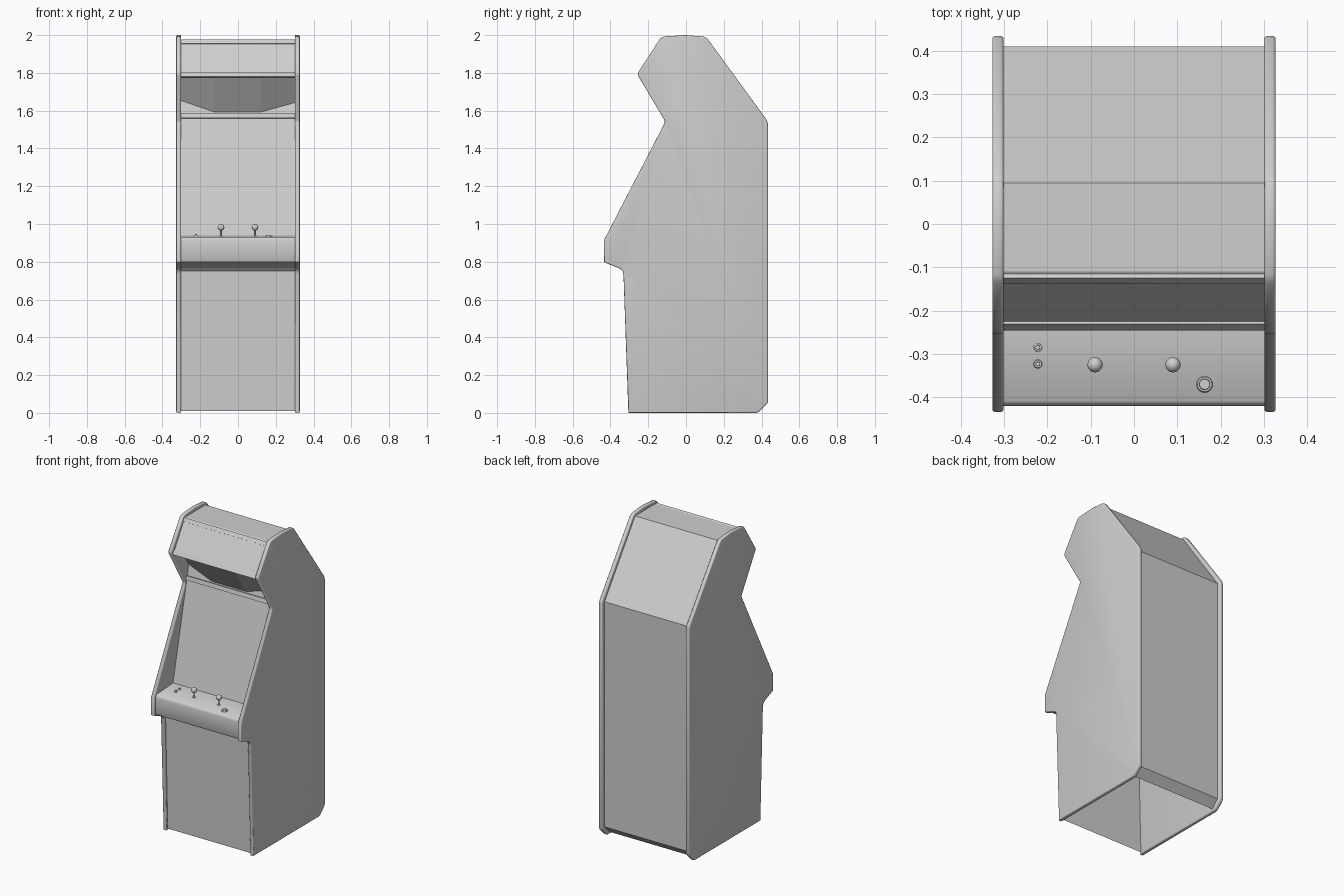
import bpy, bmesh, math
from mathutils import Vector

if "Cube" in bpy.data.objects:
    bpy.data.objects.remove(bpy.data.objects["Cube"])

grey = bpy.data.materials.new("light_grey")
grey.diffuse_color = (0.62, 0.62, 0.62, 1)
grey.use_nodes = True
grey.node_tree.nodes["Principled BSDF"].inputs["Base Color"].default_value = grey.diffuse_color
W = 0.302  # half width of the inner body


def finish(name, bm, smooth=None):
    me = bpy.data.meshes.new(name)
    bm.to_mesh(me)
    bm.free()
    ob = bpy.data.objects.new(name, me)
    bpy.context.collection.objects.link(ob)
    me.materials.append(grey)
    if smooth:
        bpy.ops.object.select_all(action='DESELECT')
        bpy.context.view_layer.objects.active = ob
        ob.select_set(True)
        bpy.ops.object.shade_smooth_by_angle(angle=math.radians(smooth))
    return ob


def sheet(name, pts, smooth=None):
    """Open strip: a (y, z) path swept across the cabinet width."""
    bm = bmesh.new()
    rows = [(bm.verts.new((-W, y, z)), bm.verts.new((W, y, z))) for y, z in pts]
    for (a, b), (c, d) in zip(rows, rows[1:]):
        bm.faces.new((a, b, d, c))
    return finish(name, bm, smooth)


def slab(name, pts, x0, x1, bevel=0):
    """Solid: a closed (y, z) outline extruded from x0 to x1."""
    bm = bmesh.new()
    f = bm.faces.new([bm.verts.new((x0, y, z)) for y, z in pts])
    ext = bmesh.ops.extrude_face_region(bm, geom=[f])
    vs = [v for v in ext["geom"] if isinstance(v, bmesh.types.BMVert)]
    bmesh.ops.translate(bm, verts=vs, vec=(x1 - x0, 0, 0))
    bmesh.ops.recalc_face_normals(bm, faces=bm.faces)
    if bevel:
        rim = [e for e in bm.edges if abs(e.verts[0].co.x - e.verts[1].co.x) < 1e-5]
        bmesh.ops.bevel(bm, geom=rim, offset=bevel, segments=3, profile=0.5,
                        affect='EDGES', clamp_overlap=True)
    return finish(name, bm, 40)


def strip(name, a, b, t=0.012):
    """Thin bar across the cabinet, running from a to b in (y, z)."""
    a, b = Vector(a), Vector(b)
    d = (b - a).normalized()
    n = Vector((-d.y, d.x)) * t / 2
    return slab(name, [a + n, b + n, b - n, a - n], -W, W, 0.002)


def cone(name, loc, r1, r2, h, seg=16):
    bm = bmesh.new()
    bmesh.ops.create_cone(bm, cap_ends=True, segments=seg, radius1=r1, radius2=r2, depth=h)
    bmesh.ops.translate(bm, verts=bm.verts, vec=(loc[0], loc[1], loc[2] + h / 2))
    return finish(name, bm, 35)


def ball(name, loc, r):
    bm = bmesh.new()
    bmesh.ops.create_uvsphere(bm, u_segments=20, v_segments=12, radius=r)
    bmesh.ops.translate(bm, verts=bm.verts, vec=loc)
    return finish(name, bm, 60)


# side panels with rounded edge moulding
side = [(-0.305, 0), (0.372, 0), (0.385, 0.005), (0.43, 0.05), (0.434, 0.062),
        (0.434, 1.53), (0.428, 1.55), (0.115, 1.98), (0.095, 1.992), (0, 2.0),
        (-0.115, 1.993), (-0.137, 1.982), (-0.254, 1.802), (-0.254, 1.785),
        (-0.113, 1.548), (-0.113, 1.535), (-0.434, 0.915), (-0.434, 0.798),
        (-0.35, 0.764), (-0.336, 0.752), (-0.331, 0.735)]
for s, name in ((-1, "left_side_panel"), (1, "right_side_panel")):
    slab(name, side, s * 0.301, s * 0.327, 0.007)

# front door, underside and control panel
sheet("front_door", [(-0.295, 0.01), (-0.317, 0.75)])
sheet("control_panel_underside", [(-0.317, 0.75), (-0.335, 0.768), (-0.415, 0.8)])
sheet("control_panel", [(-0.415, 0.8), (-0.42, 0.81), (-0.42, 0.912), (-0.417, 0.923),
                        (-0.408, 0.93), (-0.24, 0.94)], 40)

# screen, continuing up behind the speaker facets
sheet("screen", [(-0.24, 0.94), (-0.095, 1.575), (-0.07, 1.69)])
strip("screen_top_trim", (-0.1, 1.56), (-0.094, 1.586), 0.018)

# three-faceted speaker cover under the sign
bm = bmesh.new()
cols = []
for x, d in ((-W, 0.055), (-0.127, 0), (0.123, 0), (W, 0.045)):
    cols.append((bm.verts.new((x, -0.228 + d, 1.79)), bm.verts.new((x, -0.078 + d, 1.575))))
for (a, b), (c, e) in zip(cols, cols[1:]):
    bm.faces.new((a, b, e, c))
finish("speaker_cover", bm)
sheet("sign_underside", [(-0.235, 1.785), (-0.165, 1.79)])

# sign, roof and back
sheet("sign", [(-0.235, 1.785), (-0.122, 1.968)])
strip("sign_bottom_trim", (-0.241, 1.777), (-0.226, 1.802))
strip("sign_top_trim", (-0.133, 1.953), (-0.12, 1.974))
sheet("roof", [(-0.122, 1.968), (-0.11, 1.975), (0.095, 1.975)])
sheet("back_panel", [(0.095, 1.975), (0.41, 1.535), (0.41, 0.065), (0.362, 0.015)])

# joysticks
for x, tag in ((-0.09, "left"), (0.09, "right")):
    cone(tag + "_joystick_base", (x, -0.325, 0.933), 0.012, 0.009, 0.005)
    cone(tag + "_joystick_shaft", (x, -0.325, 0.933), 0.004, 0.004, 0.04, 12)
    ball(tag + "_joystick_ball", (x, -0.325, 0.982), 0.0175)

# start buttons and large fire button
for i, y in enumerate((-0.285, -0.323)):
    cone("start_button_ring_%d" % i, (-0.222, y, 0.932), 0.011, 0.009, 0.008, 12)
    cone("start_button_%d" % i, (-0.222, y, 0.935), 0.006, 0.005, 0.011, 12)
cone("fire_button_ring", (0.163, -0.37, 0.929), 0.02, 0.017, 0.008)
cone("fire_button", (0.163, -0.37, 0.931), 0.014, 0.012, 0.012)
